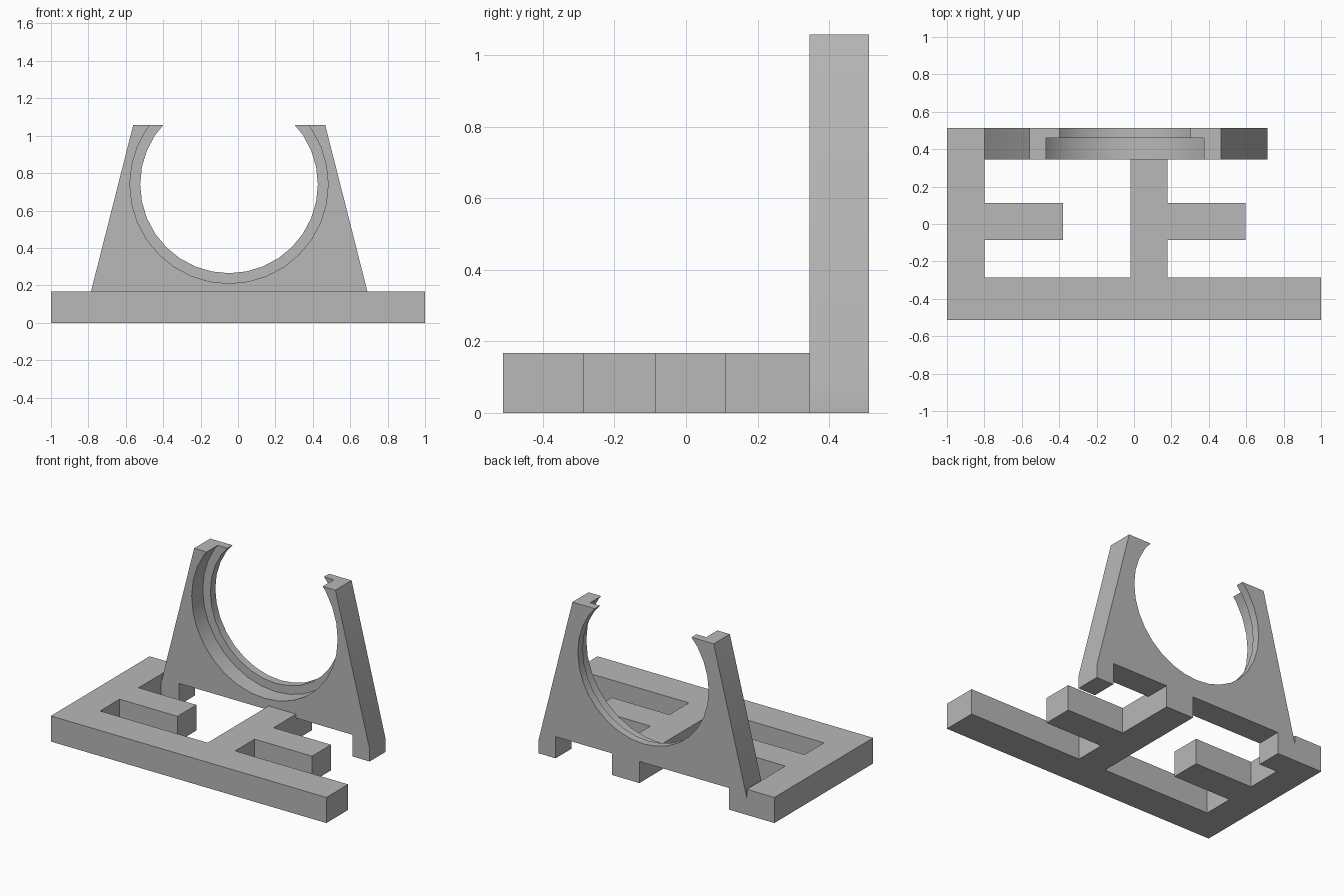
import bpy, bmesh, math
from mathutils import Vector

old = bpy.data.objects.get("Cube")
if old:
    bpy.data.objects.remove(old, do_unlink=True)

grey = bpy.data.materials.new("plain grey")
grey.use_nodes = True
COLOUR = (0.48, 0.48, 0.48, 1)
grey.diffuse_color = COLOUR
grey.node_tree.nodes["Principled BSDF"].inputs["Base Color"].default_value = COLOUR


def extrude_profile(name, points, direction):
    """Solid made by sweeping a closed flat outline along a direction."""
    bm = bmesh.new()
    face = bm.faces.new([bm.verts.new(p) for p in points])
    swept = bmesh.ops.extrude_face_region(bm, geom=[face])["geom"]
    verts = [g for g in swept if isinstance(g, bmesh.types.BMVert)]
    bmesh.ops.translate(bm, verts=verts, vec=Vector(direction))
    bmesh.ops.recalc_face_normals(bm, faces=bm.faces)
    mesh = bpy.data.meshes.new(name)
    bm.to_mesh(mesh)
    bm.free()
    mesh.materials.append(grey)
    obj = bpy.data.objects.new(name, mesh)
    bpy.context.collection.objects.link(obj)
    return obj


BASE_H, TOP = 0.168, 1.058
FRONT, BACK = 0.345, 0.512      # upright depth range
STEP = 0.46                     # where the bore narrows
BORE_X, BORE_Z = -0.048, 0.74

# Flat base frame: front bar, side arm, middle bar and two short tongues
outline = [
    (-1, -0.512), (1, -0.512), (1, -0.287), (0.18, -0.287),
    (0.18, -0.085), (0.597, -0.085), (0.597, 0.112), (0.18, 0.112),
    (0.18, FRONT), (-0.02, FRONT), (-0.02, -0.287), (-0.8, -0.287),
    (-0.8, -0.085), (-0.38, -0.085), (-0.38, 0.112), (-0.8, 0.112),
    (-0.8, BACK), (-1, BACK),
]
extrude_profile("base_frame", [(x, y, 0) for x, y in outline], (0, 0, BASE_H))

# Tapered upright standing on three feet
FOOT = 0.142
outline = [
    (-0.8, 0), (-0.67, 0), (-0.67, FOOT), (-0.02, FOOT), (-0.02, 0),
    (0.18, 0), (0.18, FOOT), (0.588, FOOT), (0.588, 0), (0.714, 0),
    (0.714, 0.08), (0.466, TOP), (-0.56, TOP), (-0.8, 0.112),
]
upright = extrude_profile("upright_cradle", [(x, FRONT, z) for x, z in outline],
                          (0, BACK - FRONT, 0))


def bore(name, radius, y0, y1, sides=32):
    angles = [2 * math.pi * i / sides for i in range(sides)]
    ring = [(BORE_X + radius * math.cos(a), y0, BORE_Z + radius * math.sin(a))
            for a in angles]
    cutter = extrude_profile(name, ring, (0, y1 - y0, 0))
    cutter.hide_render = True
    return cutter


# Stepped round opening, wide at the front and narrow behind
cutters = [bore("narrow_bore_cutter", 0.475, FRONT - 0.1, BACK + 0.1),
           bore("wide_bore_cutter", 0.53, FRONT - 0.15, STEP)]
bpy.context.view_layer.objects.active = upright
for cutter in cutters:
    mod = upright.modifiers.new("bore", 'BOOLEAN')
    mod.operation = 'DIFFERENCE'
    mod.solver = 'EXACT'
    mod.object = cutter
    bpy.ops.object.modifier_apply(modifier=mod.name)
    bpy.data.objects.remove(cutter, do_unlink=True)

# Smooth round bore with crisp edges
bpy.ops.object.select_all(action='DESELECT')
upright.select_set(True)
bpy.ops.object.shade_smooth_by_angle(angle=math.radians(30))
